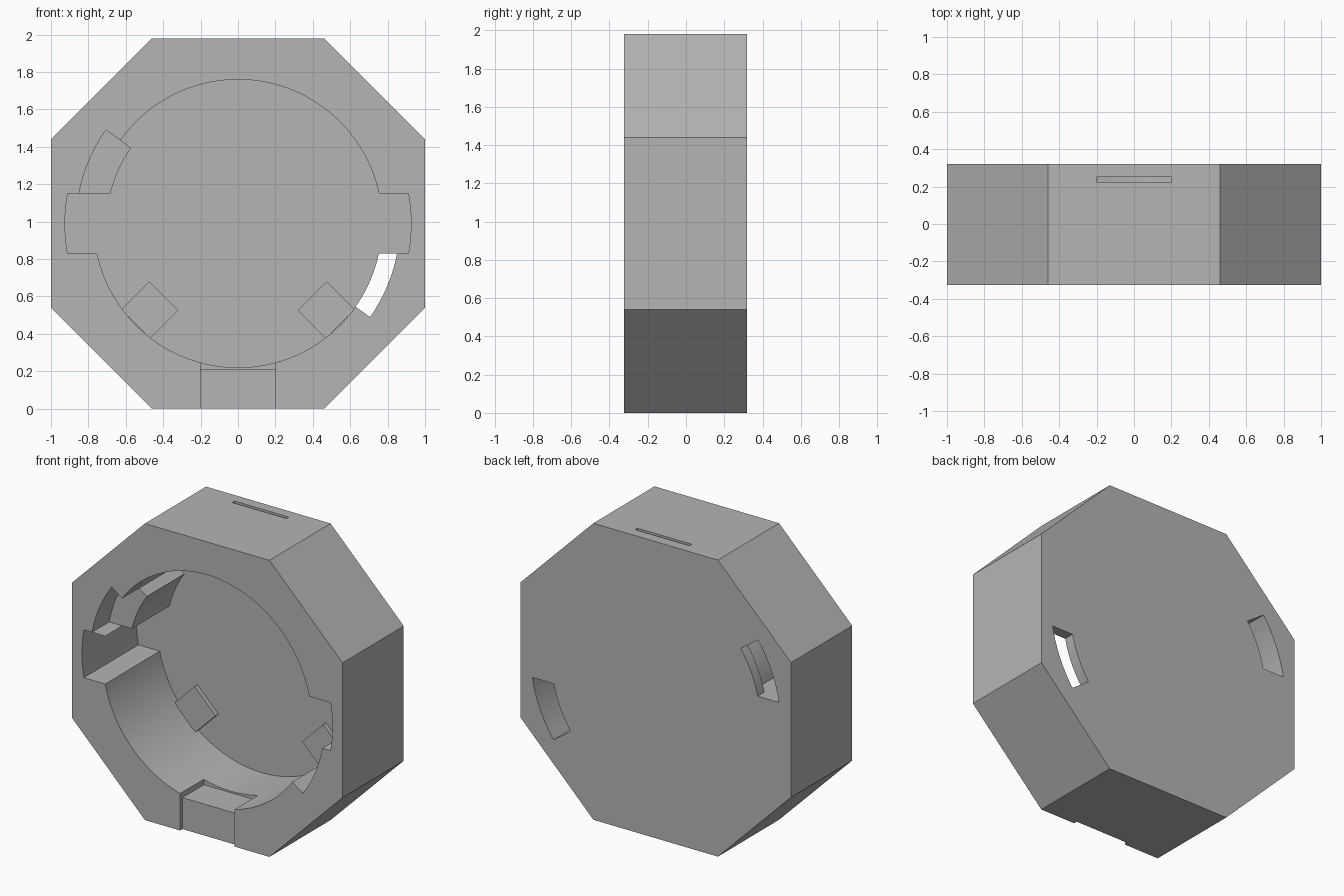
import bpy, bmesh
from math import sin, cos, asin, pi, radians

if "Cube" in bpy.data.objects:
    bpy.data.objects.remove(bpy.data.objects["Cube"], do_unlink=True)

FRONT, BACK, FLOOR, LIP = -0.325, 0.32, 0.25, -0.145
MID = 0.99            # height of the bore axis
BORE, LUG, MOUTH = 0.77, 0.925, 0.865
HALF_SLOT = 0.16      # half height of the side slots
END = radians(35.3)   # far end of the curved channels

grey = bpy.data.materials.new("plain grey")
grey.use_nodes = True
colour = (0.46, 0.46, 0.46, 1)
grey.diffuse_color = colour
grey.node_tree.nodes["Principled BSDF"].inputs["Base Color"].default_value = colour


def prism(name, outline, y0, y1):
    """Extrude an (x, z) outline from y0 to y1."""
    bm = bmesh.new()
    face = bm.faces.new([bm.verts.new((x, y0, z)) for x, z in outline])
    new = bmesh.ops.extrude_face_region(bm, geom=[face])["geom"]
    verts = [v for v in new if isinstance(v, bmesh.types.BMVert)]
    bmesh.ops.translate(bm, vec=(0, y1 - y0, 0), verts=verts)
    bmesh.ops.recalc_face_normals(bm, faces=bm.faces)
    mesh = bpy.data.meshes.new(name)
    bm.to_mesh(mesh)
    bm.free()
    mesh.materials.append(grey)
    obj = bpy.data.objects.new(name, mesh)
    bpy.context.collection.objects.link(obj)
    return obj


def arc(radius, a0, a1, n):
    return [(radius * cos(a0 + (a1 - a0) * i / n), radius * sin(a0 + (a1 - a0) * i / n))
            for i in range(n + 1)]


def box(x0, x1, z0, z1):
    return [(x0, z0), (x1, z0), (x1, z1), (x0, z1)]


def cut(target, outline, y0, y1):
    cutter = prism("cutter", outline, y0, y1)
    mod = target.modifiers.new("cut", 'BOOLEAN')
    mod.operation, mod.solver, mod.object = 'DIFFERENCE', 'EXACT', cutter
    bpy.context.view_layer.objects.active = target
    bpy.ops.object.modifier_apply(modifier=mod.name)
    bpy.data.objects.remove(cutter, do_unlink=True)


def around_axis(points, side):
    """Place bore-centred points; side -1 is upper right side, +1 is lower left."""
    return [(side * x, MID - side * z) for x, z in points]


# Octagonal housing
half = [(0.46, 0), (1, 0.54), (1, 1.44), (0.46, 1.98)]
housing = prism("housing", half + [(-x, z) for x, z in reversed(half)], FRONT, BACK)

# Round bore
cut(housing, around_axis(arc(BORE, 0, 2 * pi, 128)[:-1], 1), FRONT - 0.1, FLOOR)

# Lug slots at both sides, with curved channels that widen behind the lip
start = asin(HALF_SLOT / LUG)
for side in (1, -1):
    slot = arc(LUG, -start, start, 12) + [(0.6, HALF_SLOT), (0.6, -HALF_SLOT)]
    cut(housing, around_axis(slot, side), FRONT - 0.1, FLOOR)
    for inner, outer, y0, y1 in ((0.7, MOUTH, FRONT - 0.1, LIP + 0.01),
                                 (0.7, LUG, LIP, FLOOR),
                                 (BORE, LUG, FLOOR - 0.02, BACK + 0.1)):
        channel = (arc(outer, asin(HALF_SLOT / outer), END, 16)
                   + arc(inner, END, asin(HALF_SLOT / inner), 16))
        cut(housing, around_axis(channel, side), y0, y1)

# Notch at the bottom front, and its shallow recess
cut(housing, box(-0.2, 0.2, 0.21, 0.5), FRONT - 0.1, -0.075)
cut(housing, box(-0.2, 0.2, -0.1, 0.4), FRONT - 0.1, FRONT + 0.025)

# Thin slit through the top
cut(housing, box(-0.2, 0.2, 1.6, 2.1), FLOOR - 0.025, FLOOR)

# Raised square pads on the bore floor
for name, s in (("left_pad", 1), ("right_pad", -1)):
    diamond = [(0.475, 0.68), (0.32, 0.525), (0.47, 0.375), (0.625, 0.53)]
    prism(name, [(s * x, z) for x, z in diamond], FLOOR - 0.03, FLOOR + 0.01)

# Smooth bore walls with crisp edges
bpy.ops.object.select_all(action='DESELECT')
housing.select_set(True)
bpy.context.view_layer.objects.active = housing
bpy.ops.object.shade_smooth_by_angle(angle=radians(30))
